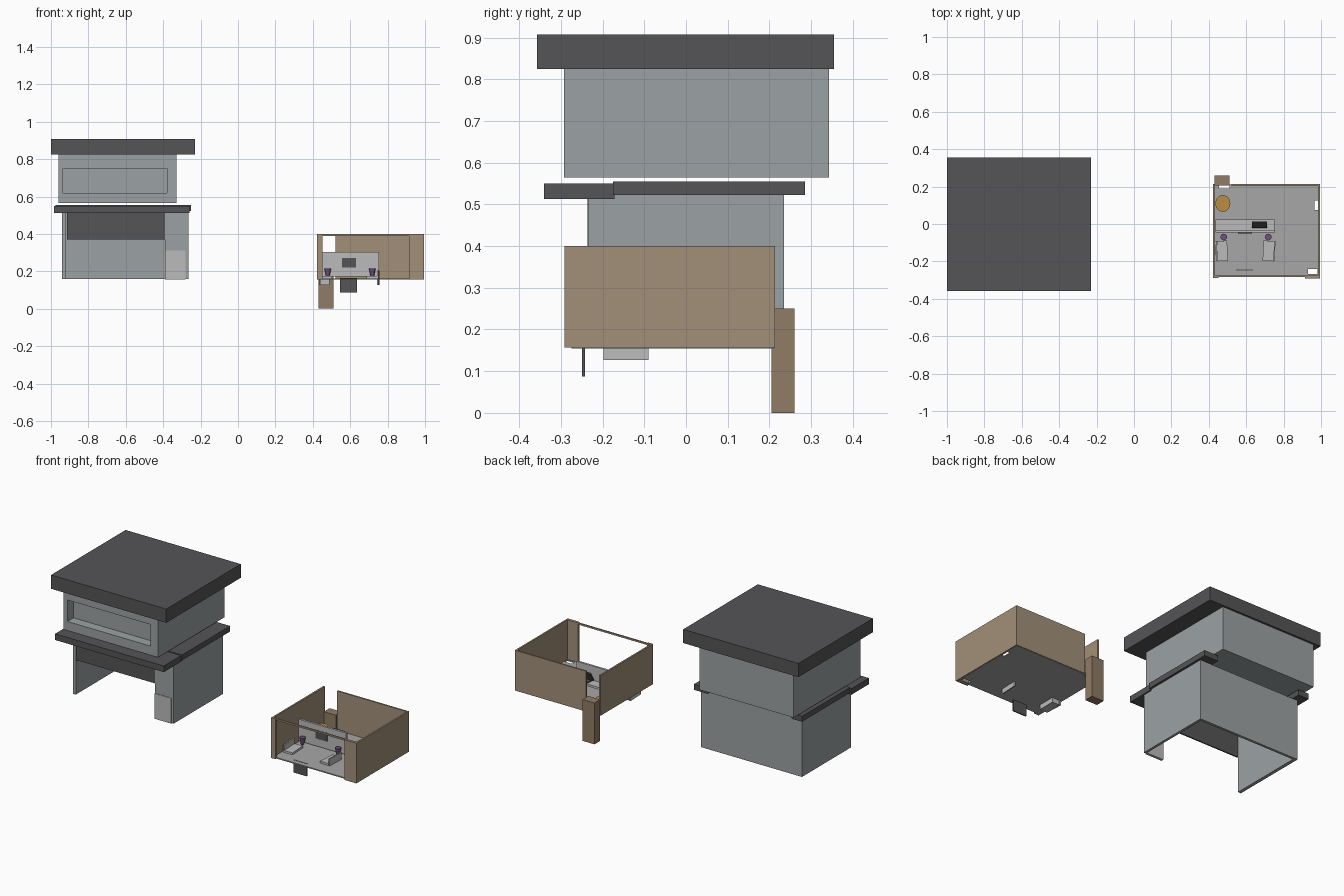
import bpy
from mathutils import Vector


def material(name, rgb):
    m = bpy.data.materials.new(name)
    m.diffuse_color = (*rgb, 1)
    return m


DARK = material("charcoal", (0.09, 0.09, 0.095))
WALL = material("wall_grey", (0.33, 0.36, 0.37))
PALE = material("pale_grey", (0.5, 0.5, 0.5))
FLOOR = material("floor_grey", (0.38, 0.39, 0.38))
TAN = material("tan", (0.36, 0.28, 0.19))
BROWN = material("brown", (0.28, 0.2, 0.13))
ORANGE = material("orange", (0.5, 0.27, 0.06))
PURPLE = material("purple", (0.16, 0.08, 0.2))


def box(name, x, y, z, mat=None, rot=(0, 0, 0)):
    """Box from its (min, max) range on each axis."""
    bpy.ops.mesh.primitive_cube_add(size=1, location=[sum(r) / 2 for r in (x, y, z)])
    o = bpy.context.object
    o.name = name
    size = Vector([r[1] - r[0] for r in (x, y, z)])
    for v in o.data.vertices:
        v.co = v.co * size
    o.rotation_euler = rot
    if mat:
        o.data.materials.append(mat)
    return o


def cone(name, loc, r1, r2, depth, mat, sides=16):
    bpy.ops.mesh.primitive_cone_add(vertices=sides, radius1=r1, radius2=r2,
                                    depth=depth, location=loc)
    o = bpy.context.object
    o.name = name
    o.data.materials.append(mat)
    return o


def cut(target, x, y, z):
    c = box(target.name + "_cutter", x, y, z)
    c.hide_render = True
    c.hide_viewport = True
    m = target.modifiers.new("opening", "BOOLEAN")
    m.object = c
    m.operation = "DIFFERENCE"
    m.solver = "EXACT"


# Building: roof and upper storey with a recessed window
box("flat_roof", (-1, -0.23), (-0.357, 0.355), (0.825, 0.908), DARK)
upper = box("upper_storey", (-0.96, -0.33), (-0.293, 0.343), (0.565, 0.825), WALL)
cut(upper, (-0.935, -0.38), (-0.4, -0.235), (0.62, 0.75))

# Ledge wrapping the front and both sides
box("front_ledge", (-0.985, -0.258), (-0.34, -0.172), (0.513, 0.55), DARK)
box("left_ledge", (-0.975, -0.905), (-0.175, 0.285), (0.522, 0.555), DARK)
box("right_ledge", (-0.345, -0.252), (-0.175, 0.285), (0.522, 0.555), DARK)
box("ledge_bridge", (-0.905, -0.345), (-0.175, -0.158), (0.522, 0.555), DARK)

# Lower storey: open-bottomed walls, front panel and shutter
box("lower_left_wall", (-0.94, -0.92), (-0.235, 0.235), (0.16, 0.522), WALL)
box("lower_right_wall", (-0.28, -0.265), (-0.235, 0.235), (0.16, 0.522), WALL)
box("lower_back_wall", (-0.92, -0.28), (0.22, 0.235), (0.16, 0.522), WALL)
box("front_panel", (-0.39, -0.28), (-0.235, -0.222), (0.31, 0.515), WALL)
box("front_base_panel", (-0.39, -0.28), (-0.238, -0.222), (0.157, 0.31), PALE)
box("shutter", (-0.915, -0.39), (-0.236, -0.228), (0.37, 0.513), DARK)

# Room: floor with small openings, and walls
floor = box("room_floor", (0.425, 0.99), (-0.275, 0.21), (0.155, 0.162), FLOOR)
for hx, hy in (((0.455, 0.51), (0.19, 0.206)), ((0.965, 0.985), (0.075, 0.125)),
               ((0.93, 0.98), (-0.268, -0.24))):
    cut(floor, hx, hy, (0.1, 0.2))
box("room_left_wall", (0.422, 0.432), (-0.285, 0.213), (0.157, 0.4), TAN)
box("room_right_wall", (0.985, 0.995), (-0.28, 0.213), (0.157, 0.4), TAN)
box("room_back_wall", (0.52, 0.985), (0.204, 0.213), (0.157, 0.4), TAN)
box("room_front_post", (0.422, 0.452), (-0.288, -0.275), (0.157, 0.4), TAN)
box("room_front_wall", (0.915, 0.995), (-0.291, -0.275), (0.157, 0.4), TAN)
box("room_front_beam", (0.452, 0.915), (-0.283, -0.275), (0.39, 0.4), TAN)
box("back_door", (0.43, 0.51), (0.205, 0.26), (0, 0.25), BROWN)

# Counter, desk, picture and monitor
box("counter_front", (0.435, 0.755), (-0.046, -0.033), (0.172, 0.303), PALE)
box("desk_top", (0.435, 0.75), (-0.033, 0.025), (0.205, 0.218), PALE)
box("counter_picture", (0.555, 0.632), (-0.051, -0.046), (0.22, 0.27), DARK)
box("monitor", (0.63, 0.71), (-0.008, 0.0), (0.222, 0.284), DARK, rot=(-0.5, 0, 0))
box("monitor_base", (0.645, 0.695), (-0.022, 0.014), (0.218, 0.224), DARK)
box("hanging_board", (0.545, 0.635), (-0.249, -0.242), (0.087, 0.163), DARK)

# Benches with side backs, and potted stools
for side, sx, bx, turn in (("left", (0.445, 0.5), (0.436, 0.444), 0.05),
                           ("right", (0.69, 0.748), (0.747, 0.754), -0.05)):
    box(side + "_bench_seat", sx, (-0.198, -0.09), (0.162, 0.174), PALE, rot=(0, 0, turn))
    box(side + "_bench_back", bx, (-0.198, -0.09), (0.127, 0.205), PALE, rot=(0, 0, turn))
box("left_bench_base", (0.444, 0.49), (-0.196, -0.092), (0.127, 0.155), PALE)
for i, px in enumerate((0.48, 0.718)):
    cone(f"pot_{i + 1}", (px, -0.07, 0.193), 0.009, 0.018, 0.042, PURPLE, 12)

# Round table
table = cone("round_table_top", (0.475, 0.11, 0.205), 0.04, 0.04, 0.008, ORANGE, 24)
table.scale.y = 1.12
cone("round_table_leg", (0.475, 0.11, 0.181), 0.007, 0.007, 0.042, ORANGE, 10)
